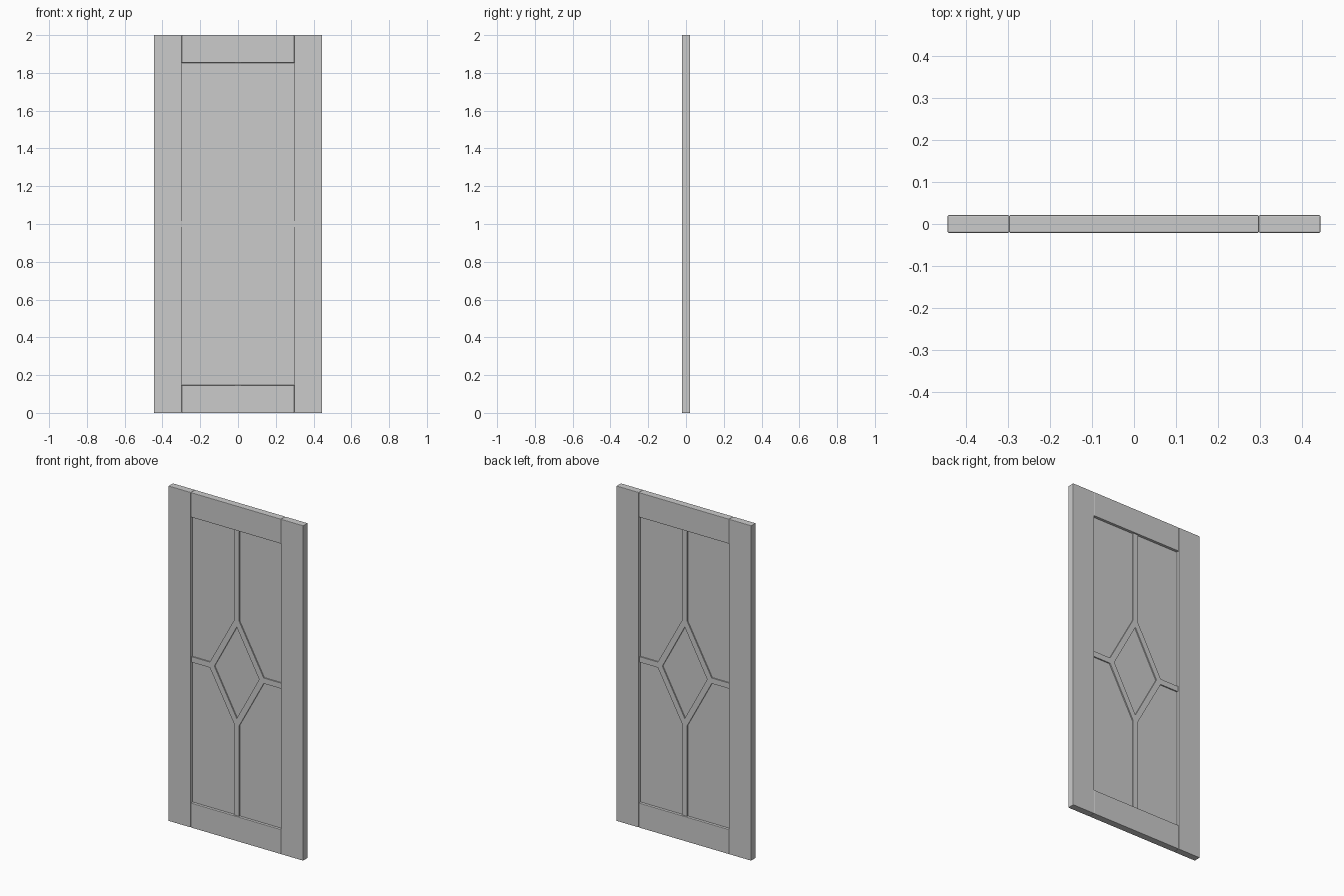
import bpy, bmesh

if "Cube" in bpy.data.objects:
    bpy.data.objects.remove(bpy.data.objects["Cube"])

W, H, T = 0.445, 2.0, 0.021          # half width, height, half thickness
IX, RAIL = 0.298, 0.147              # opening half width, rail height
BAR, BAR_T, PANEL_T = 0.0165, 0.012, 0.005
OX, OZ = 0.187, 0.341                # outer diamond half sizes
NX, NZ = 0.148, 0.273                # inner diamond half sizes
MID = H / 2


def finish(name, bm, bevel):
    bmesh.ops.recalc_face_normals(bm, faces=bm.faces[:])
    me = bpy.data.meshes.new(name)
    bm.to_mesh(me)
    bm.free()
    ob = bpy.data.objects.new(name, me)
    bpy.context.collection.objects.link(ob)
    if bevel:
        m = ob.modifiers.new("edge_bevel", 'BEVEL')
        m.width = bevel
        m.segments = 2
    return ob


def prism(name, pts, t, bevel=0.0):
    """Extrude an (x, z) outline through the thickness -t..t."""
    bm = bmesh.new()
    f = bm.faces.new([bm.verts.new((x, -t, z)) for x, z in pts])
    out = bmesh.ops.extrude_face_region(bm, geom=[f])['geom']
    bmesh.ops.translate(bm, vec=(0, 2 * t, 0),
                        verts=[v for v in out if isinstance(v, bmesh.types.BMVert)])
    return finish(name, bm, bevel)


def board(name, x0, x1, z0, z1, t, bevel=0.0):
    return prism(name, [(x0, z0), (x1, z0), (x1, z1), (x0, z1)], t, bevel)


# Outer frame
board("left_stile", -W, -IX, 0, H, T, 0.0025)
board("right_stile", IX, W, 0, H, T, 0.0025)
board("bottom_rail", -IX, IX, 0, RAIL, T, 0.0025)
board("top_rail", -IX, IX, H - RAIL, H, T, 0.0025)

# Recessed panel, housed in the frame
board("panel", -IX - 0.01, IX + 0.01, RAIL - 0.01, H - RAIL + 0.01, PANEL_T)

# Diamond moulding: four mitred strips forming a ring
for sx, sz, name in ((1, 1, "upper_right"), (-1, 1, "upper_left"),
                     (-1, -1, "lower_left"), (1, -1, "lower_right")):
    prism("diamond_" + name, [(sx * OX, MID), (0, MID + sz * OZ),
                              (0, MID + sz * NZ), (sx * NX, MID)], BAR_T)

# Glazing bars, notched to fit the diamond points
slope = OZ / OX
for s, v, h in ((1, "upper", "right"), (-1, "lower", "left")):
    end = MID - RAIL
    shoulder = OZ - BAR * slope
    prism(v + "_bar", [(x, MID + s * z) for x, z in
                       ((-BAR, end), (-BAR, shoulder), (0, OZ), (BAR, shoulder), (BAR, end))], BAR_T)
    shoulder = OX - BAR / slope
    prism(h + "_bar", [(s * x, MID + z) for x, z in
                       ((IX, -BAR), (shoulder, -BAR), (OX, 0), (shoulder, BAR), (IX, BAR))], BAR_T)
